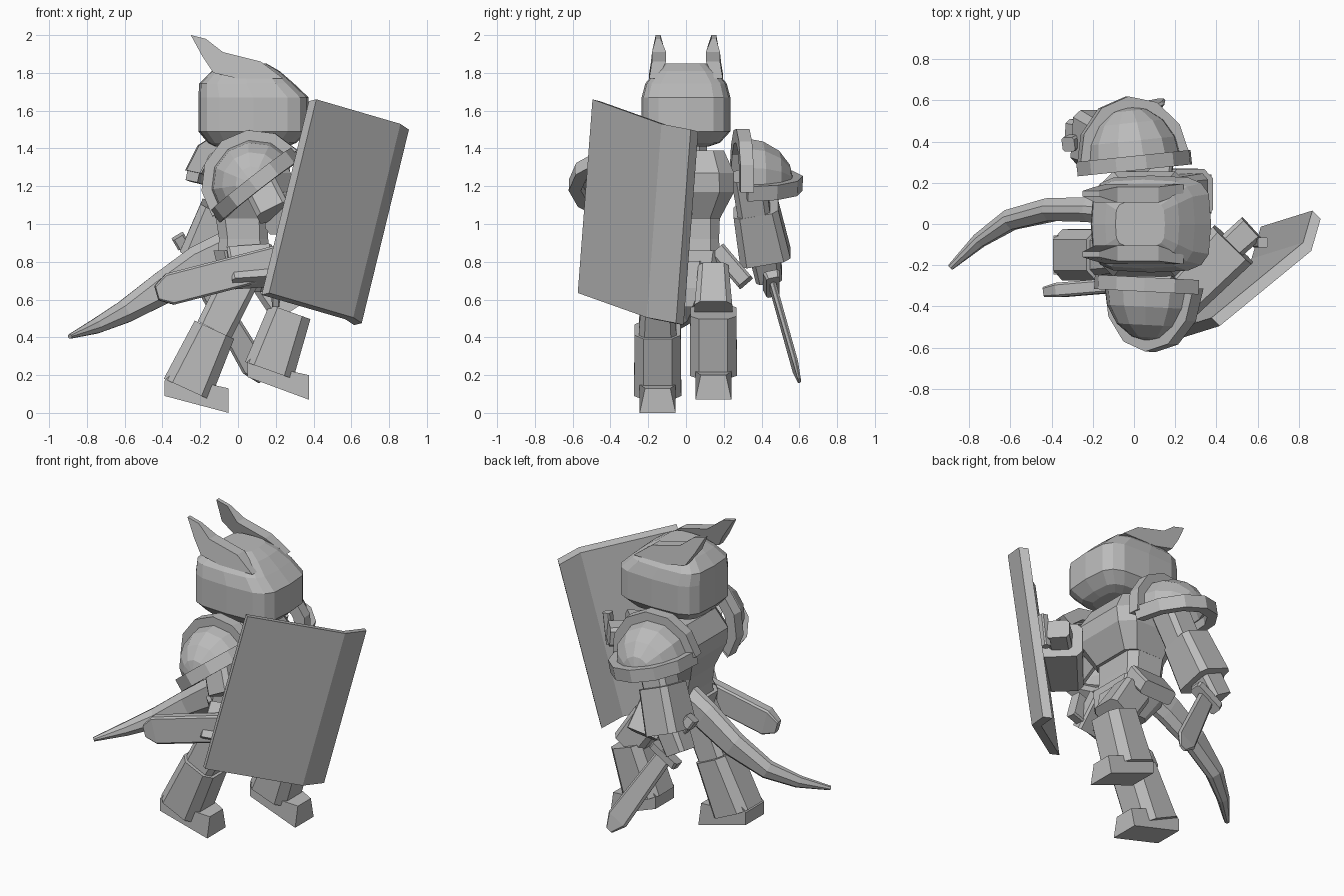
import bpy
import bmesh
from math import sin, cos, pi, radians, copysign
from mathutils import Vector, Matrix

if "Cube" in bpy.data.objects:
    bpy.data.objects.remove(bpy.data.objects["Cube"])

GREY = bpy.data.materials.new("plain grey")
GREY.use_nodes = True
GREY.diffuse_color = (0.5, 0.5, 0.5, 1)
GREY.node_tree.nodes["Principled BSDF"].inputs["Base Color"].default_value = (0.5, 0.5, 0.5, 1)


def loft(name, rings):
    """Skin a list of equal-length point loops and cap both ends."""
    bm = bmesh.new()
    loops = [[bm.verts.new(p) for p in ring] for ring in rings]
    n = len(loops[0])
    for a, b in zip(loops, loops[1:]):
        for i in range(n):
            j = (i + 1) % n
            bm.faces.new((a[i], a[j], b[j], b[i]))
    bm.faces.new(loops[0])
    bm.faces.new(loops[-1])
    bmesh.ops.recalc_face_normals(bm, faces=bm.faces)
    mesh = bpy.data.meshes.new(name)
    bm.to_mesh(mesh)
    bm.free()
    mesh.materials.append(GREY)
    obj = bpy.data.objects.new(name, mesh)
    bpy.context.collection.objects.link(obj)
    return obj


def section(center, u, v, a, b, cut=0.3):
    """Rectangle with clipped corners in the plane of u and v."""
    k = cut * min(a, b)
    pts = [(a, b - k), (a - k, b), (k - a, b), (-a, b - k),
           (-a, k - b), (k - a, -b), (a - k, -b), (a, k - b)]
    return [Vector(center) + u * x + v * y for x, y in pts]


def limb(name, stops, side=(0, 1, 0), cut=0.3):
    """Chamfered bar; each stop is (point, half width along side, half depth)."""
    pts = [Vector(s[0]) for s in stops]
    rings = []
    for i, (p, w, d) in enumerate(stops):
        axis = (pts[min(i + 1, len(pts) - 1)] - pts[max(i - 1, 0)]).normalized()
        u = Vector(side)
        u = (u - axis * u.dot(axis)).normalized()
        rings.append(section(p, u, axis.cross(u), w, d, cut))
    return loft(name, rings)


def slab(name, outline, y0, y1):
    """Side outline of (x, z) points extruded across y."""
    return loft(name, [[(x, y, z) for x, z in outline] for y in (y0, y1)])


def stack(name, levels, cut=0.35):
    """Upright body; each level is (z, x centre, half x, half y)."""
    X, Y = Vector((1, 0, 0)), Vector((0, 1, 0))
    return loft(name, [section((x, 0, z), X, Y, a, b, cut) for z, x, a, b in levels])


def rounded(c):
    """Push a sine or cosine outwards to turn a circle into a rounded square."""
    return copysign(abs(c) ** 0.5, c) if abs(c) > 0.001 else 0


# Helmet: rounded box band with a sloping crown
turns = [2 * pi * i / 16 for i in range(16)]
loft("helmet", [[(x + a * rounded(cos(t)), b * rounded(sin(t)), z) for t in turns] for z, x, a, b in (
    (1.41, 0.07, 0.19, 0.12), (1.43, 0.075, 0.235, 0.18), (1.49, 0.082, 0.292, 0.235),
    (1.67, 0.082, 0.292, 0.235), (1.745, 0.045, 0.25, 0.215),
    (1.81, 0.04, 0.18, 0.16), (1.85, 0.03, 0.12, 0.11))])

# Swept-back helmet horns, flaring out where they meet the helmet
horn = [(0.24, 1.77), (0.12, 1.86), (-0.08, 1.91), (-0.17, 1.98), (-0.25, 2.0),
        (-0.19, 1.89), (-0.13, 1.80), (0.0, 1.77)]
for side, s in (("left", 1), ("right", -1)):
    fin = slab(side + "_horn", horn, s * 0.105, s * 0.18)
    for v in fin.data.vertices:
        if v.co.z > 1.95:
            v.co.y = s * 0.15 + (v.co.y - s * 0.15) * 0.35
        elif v.co.z < 1.83:
            v.co.y = s * (0.195 if abs(v.co.y) > 0.15 else 0.15)

# Torso
stack("neck", [(1.34, 0.06, 0.11, 0.11), (1.46, 0.08, 0.11, 0.11)])
stack("chest", [(1.03, 0.03, 0.15, 0.18), (1.17, 0.05, 0.22, 0.255),
                (1.27, 0.05, 0.23, 0.255), (1.39, 0.05, 0.16, 0.2)])
stack("waist", [(0.82, 0.03, 0.14, 0.18), (0.92, 0.03, 0.13, 0.175), (1.05, 0.02, 0.14, 0.18)])
stack("pelvis", [(0.64, 0.06, 0.09, 0.1), (0.74, 0.05, 0.15, 0.18), (0.86, 0.03, 0.16, 0.2)])
limb("loin_guard", [((0.18, 0.0, 0.8), 0.08, 0.025), ((0.2, 0.0, 0.66), 0.08, 0.025),
                    ((0.2, 0.0, 0.56), 0.04, 0.02)])
for side, s in (("left", 1), ("right", -1)):
    limb(side + "_hip_plate", [((0.06, s * 0.17, 0.86), 0.12, 0.045),
                               ((0.08, s * 0.315, 0.69), 0.11, 0.045)], side=(1, 0, 0))


def pauldron(side, s, center, tilt, turn):
    """Quarter dome with a raised inner arch and a lower rim."""
    n = 6
    arc = [pi * i / n for i in range(n + 1)]
    place = Matrix.Translation(center) @ Matrix.Rotation(turn, 4, "Z") @ Matrix.Rotation(-tilt, 4, "Y")
    r, deep = 0.235, 0.27
    shell = []
    for k in range(5):
        v = pi / 2 * min(k / 4, 0.98)
        ring = [(r * cos(u) * cos(v), s * deep * sin(v), r * sin(u) * cos(v)) for u in arc]
        ring += [(x * 0.85, y * 0.85, z * 0.85) for x, y, z in reversed(ring)]
        shell.append(ring)
    arch = [[(q * cos(u), s * y, q * sin(u)) for q, y in
             ((0.21, -0.04), (0.285, -0.04), (0.285, 0.03), (0.21, 0.03))] for u in arc]
    rim = [[(q * cos(u), s * (q + 0.045) * sin(u), z) for q, z in
            ((0.21, -0.05), (0.275, -0.05), (0.275, 0.03), (0.21, 0.03))] for u in arc]
    for part, rings in (("dome", shell), ("arch", arch), ("rim", rim)):
        loft(f"{side}_pauldron_{part}", rings).data.transform(place)


pauldron("left", 1, (0.0, 0.3, 1.225), radians(-12), radians(6))
pauldron("right", -1, (0.09, -0.3, 1.215), radians(38), radians(-3))

# Left arm, swung back with the sword
limb("left_upper_arm", [((0.0, 0.33, 1.26), 0.09, 0.09), ((-0.1, 0.37, 1.0), 0.085, 0.09)])
limb("left_forearm", [((-0.09, 0.37, 1.08), 0.12, 0.11), ((-0.19, 0.42, 0.825), 0.135, 0.12)])
limb("left_hand", [((-0.2, 0.42, 0.84), 0.08, 0.08), ((-0.27, 0.44, 0.72), 0.07, 0.075)])
hilt, tip = Vector((-0.31, 0.39, 0.92)), Vector((0.13, 0.6, 0.17))


def on_sword(t):
    return hilt.lerp(tip, t)


limb("sword_grip", [(on_sword(0), 0.025, 0.025), (on_sword(0.32), 0.025, 0.025)])
limb("sword_pommel", [(on_sword(-0.02), 0.035, 0.035), (on_sword(0.05), 0.035, 0.035)])
limb("sword_guard", [(on_sword(0.29), 0.045, 0.1), (on_sword(0.34), 0.035, 0.1)])
limb("sword_blade", [(on_sword(0.33), 0.016, 0.055), (on_sword(0.9), 0.014, 0.07),
                     (on_sword(1), 0.008, 0.025)], cut=0.9)

# Right arm, bent behind the shield
limb("right_upper_arm", [((0.09, -0.31, 1.26), 0.09, 0.09), ((0.19, -0.39, 1.06), 0.085, 0.09)])
limb("right_forearm", [((0.22, -0.37, 1.05), 0.105, 0.11), ((0.48, -0.1, 1.08), 0.115, 0.13)],
     side=(0, 0, 1))
limb("right_hand", [((0.46, -0.12, 1.08), 0.07, 0.07), ((0.57, -0.02, 1.09), 0.06, 0.07)],
     side=(0, 0, 1))
limb("shield_handle", [((0.6, -0.09, 0.99), 0.025, 0.025), ((0.625, -0.09, 1.19), 0.025, 0.025)])

# Shield: two flat panels folded along the outer edge
top = [Vector(p) for p in ((0.415, -0.495, 1.66), (0.86, -0.13, 1.53), (0.905, 0.025, 1.5))]
drop, inward = Vector((-0.25, -0.078, -1.025)), Vector((-0.04, 0.04, -0.01))
loft("shield", [[p, p + inward, p + inward + drop, p + drop] for p in top])

# Scabbard on the right hip
limb("scabbard", [((0.24, -0.27, 0.81), 0.035, 0.085), ((-0.36, -0.32, 0.655), 0.035, 0.085),
                  ((-0.43, -0.33, 0.635), 0.025, 0.04)])

# Tail
limb("tail", [((-0.02, 0.05, 0.88), 0.065, 0.1), ((-0.2, 0.07, 0.79), 0.06, 0.1),
              ((-0.4, 0.07, 0.66), 0.055, 0.085), ((-0.6, 0.02, 0.535), 0.05, 0.06),
              ((-0.75, -0.08, 0.46), 0.035, 0.04), ((-0.89, -0.21, 0.405), 0.015, 0.012)], cut=0.7)


def leg(side, y, hip, knee, ankle, heel, toe):
    """Thigh, boxy greave and wedge foot; points are (x, z)."""
    def at(p):
        return (p[0], y, p[1])
    limb(side + "_thigh", [(at(hip), 0.08, 0.1), (at(knee), 0.1, 0.1)])
    limb(side + "_greave", [(at(knee), 0.122, 0.115), (at(ankle), 0.125, 0.135)], cut=0.4)
    (hx, hz), (tx, tz) = heel, toe
    shoe = [heel, toe, (tx, tz + 0.13), (tx - 0.09, tz + 0.15), (hx + 0.08, hz + 0.16), (hx, hz + 0.08)]
    foot = slab(side + "_foot", shoe, y - 0.095, y + 0.095)
    for v in foot.data.vertices:
        if v.co.z > tz + 0.1 and v.co.x > tx - 0.05:
            v.co.y = y + (v.co.y - y) * 0.7


leg("right", -0.15, (0.03, 0.75), (-0.125, 0.44), (-0.27, 0.125), (-0.39, 0.09), (-0.05, 0.0))
leg("left", 0.145, (0.14, 0.74), (0.275, 0.535), (0.165, 0.225), (0.05, 0.19), (0.375, 0.07))
